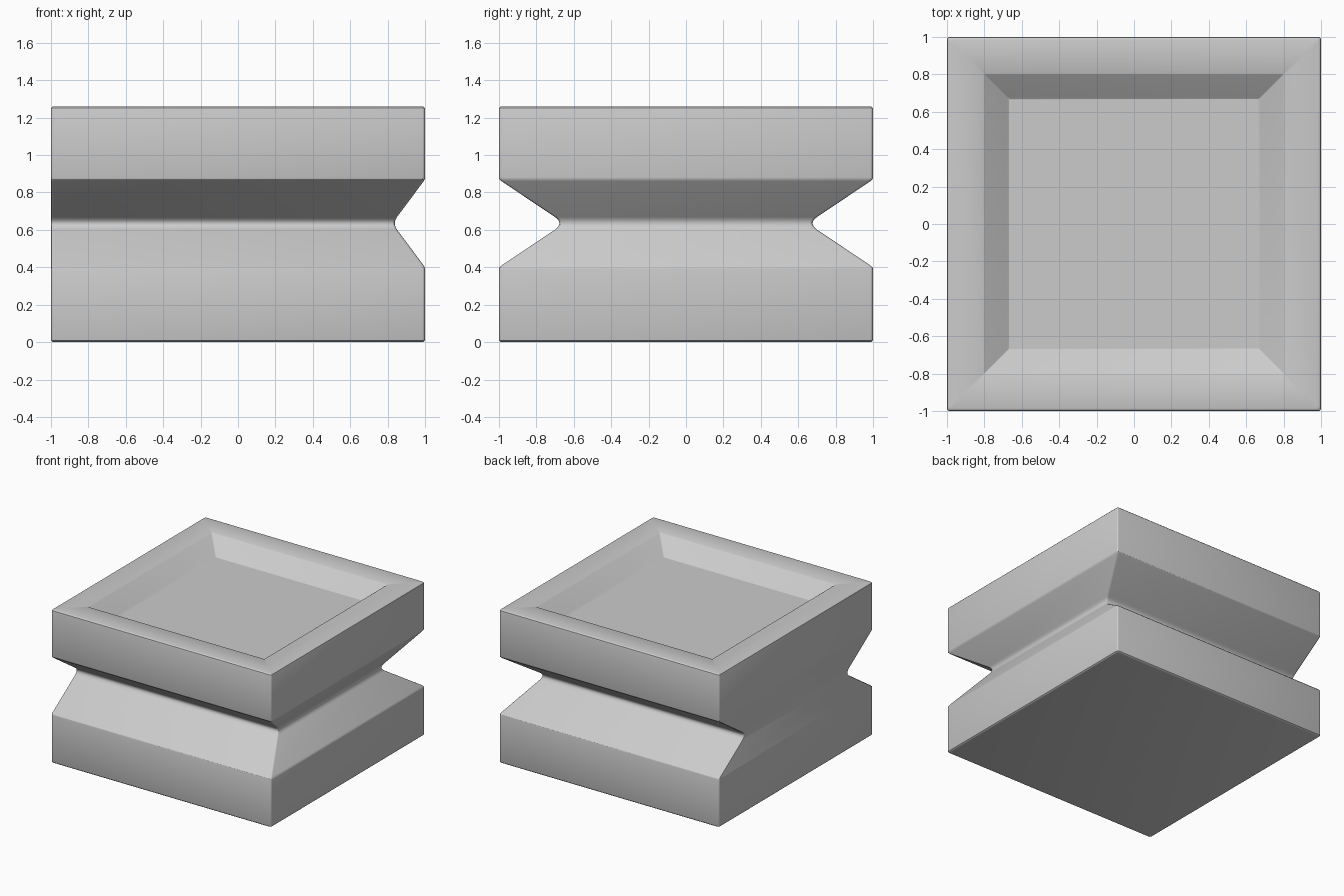
import bpy, bmesh
from math import cos, sin, pi, radians

if "Cube" in bpy.data.objects:
    bpy.data.objects.remove(bpy.data.objects["Cube"])

H, R = 1.26, 0.015          # height, edge rounding
GX, GY = 0.16, 0.32         # groove depth on the right side, and on front/back

bm = bmesh.new()


def ring(z, x0, x1, y, r):
    """Rectangle outline with small rounded corners."""
    verts = []
    for k, (cx, cy) in enumerate([(x1 - r, y - r), (x0 + r, y - r),
                                  (x0 + r, r - y), (x1 - r, r - y)]):
        for i in range(4):
            a = pi / 2 * (k + i / 3)
            verts.append(bm.verts.new((cx + r * cos(a), cy + r * sin(a), z)))
    return verts


# Side profile as (z, groove fraction, inset); the left side stays flat
profile = []
steps = [i * pi / 6 for i in range(4)]
for a in steps:                                   # rounded bottom edge
    profile.append((R - R * cos(a), 0, R - R * sin(a)))
profile += [(0.39, 0, 0), (0.399, 0.008, 0), (0.41, 0.045, 0)]
for i in range(9):                                # rounded groove floor
    t = i / 8
    f = 0.93 * ((1 - t) ** 2 + t ** 2) + 2 * 1.09 * t * (1 - t)
    profile.append((0.60 + 0.07 * t, f, 0))
profile += [(0.86, 0.045, 0), (0.871, 0.008, 0), (0.88, 0, 0)]
for a in steps:                                   # rounded top edge
    profile.append((H - R + R * sin(a), 0, R - R * cos(a)))

rings = [ring(z, -1 + s, 1 - GX * f - s, 1 - GY * f - s, R) for z, f, s in profile]

# Shallow sloped tray in the top
for h, z in [(0.805, H), (0.797, H - 0.005), (0.68, H - 0.112), (0.668, H - 0.12)]:
    rings.append(ring(z, -h, h, h, 0.005))

# Skin the rings and close both ends
for a, b in zip(rings, rings[1:]):
    n = len(a)
    for i in range(n):
        j = (i + 1) % n
        bm.faces.new((a[i], a[j], b[j], b[i]))
bm.faces.new(rings[0][::-1])
bm.faces.new(rings[-1])
bmesh.ops.recalc_face_normals(bm, faces=bm.faces)

mesh = bpy.data.meshes.new("grooved_block")
bm.to_mesh(mesh)
bm.free()
block = bpy.data.objects.new("grooved_block", mesh)
bpy.context.collection.objects.link(block)
bpy.context.view_layer.objects.active = block
block.select_set(True)
bpy.ops.object.shade_smooth_by_angle(angle=radians(28))
